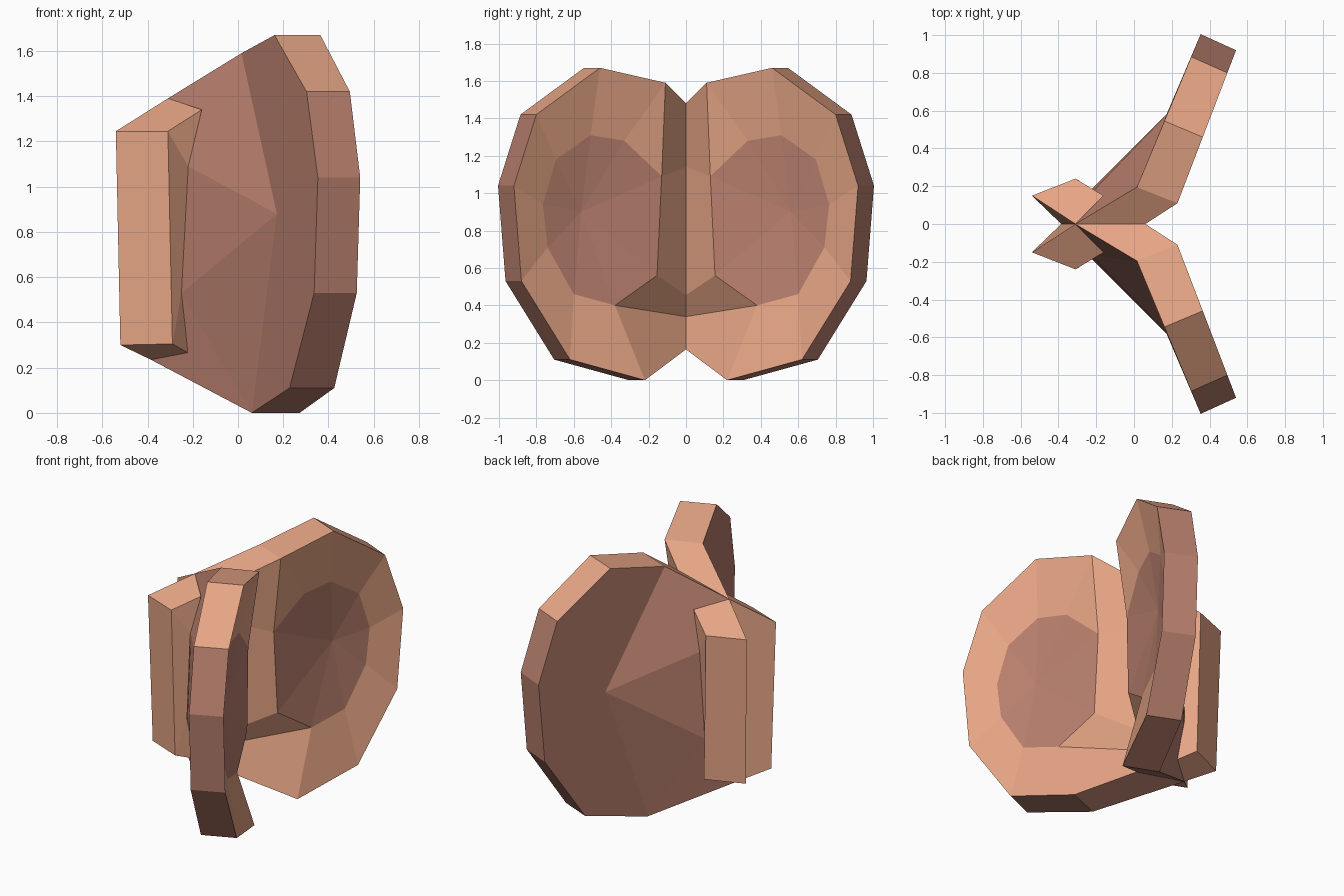
import bpy
import bmesh

default_cube = bpy.data.objects.get("Cube")
if default_cube:
    bpy.data.objects.remove(default_cube, do_unlink=True)


def make_material(name, colour):
    material = bpy.data.materials.new(name)
    material.use_nodes = True
    material.diffuse_color = colour
    shader = next(n for n in material.node_tree.nodes if n.type == 'BSDF_PRINCIPLED')
    shader.inputs["Base Color"].default_value = colour
    return material


TAN, PINK = range(2)
materials = [make_material("tan", (0.79, 0.375, 0.235, 1)),
             make_material("dusky pink", (0.485, 0.215, 0.156, 1))]


def finish_mirrored(name, mesh_data):
    """Turn half of a part into an object mirrored across the middle plane."""
    bmesh.ops.recalc_face_normals(mesh_data, faces=mesh_data.faces)
    mesh = bpy.data.meshes.new(name)
    mesh_data.to_mesh(mesh)
    mesh_data.free()
    for material in materials:
        mesh.materials.append(material)
    part = bpy.data.objects.new(name, mesh)
    bpy.context.collection.objects.link(part)
    mirror = part.modifiers.new("Mirror", 'MIRROR')
    mirror.use_axis = (False, True, False)
    mirror.use_clip = True
    mirror.merge_threshold = 0.001
    return part


def add_face(bm, colour, *corners):
    face = bm.faces.new(corners)
    face.material_index = colour
    return face


# Shell wing: rim outline as (y, z), from hinge top round to hinge bottom
rim_outline = [(.11, 1.59), (.46, 1.67), (.8, 1.42), (.92, 1.04),
               (.88, .53), (.62, .11), (.22, 0)]
# Dish outline on the inside of the wing, in the same direction
dish_outline = [(.13, 1.09), (.33, 1.28), (.51, 1.31), (.695, 1.18), (.765, .94),
                (.74, .71), (.6, .46), (.38, .4), (.155, .56)]
# Groove profile on the middle plane as (x, z)
spine_profile = [(-.31, 1.39), (.06, 1.48), (-.01, 1.14), (-.03, .455),
                 (-.1, .34), (-.02, .165), (-.385, .235)]

bm = bmesh.new()
vert = bm.verts.new
inner = [vert((.188 + .383 * y, y, z)) for y, z in rim_outline]
outer = [vert((.417 * (y + .085) - .066, y + .085, z)) for y, z in rim_outline]
dish = [vert((.115 + .383 * y, y, z)) for y, z in dish_outline]
spine = [vert((x, 0, z)) for x, z in spine_profile]
dish_centre = vert((.284, .56, .9))
back_centre = vert((.172, .58, .88))
joint_top = vert((-.22, .17, 1.09))
joint_low = vert((-.25, .16, .53))

# Rim band, flat back fan and inner border of the wing
for i in range(len(inner) - 1):
    band_colour = TAN if i < 2 else PINK
    add_face(bm, band_colour, inner[i], inner[i + 1], outer[i + 1], outer[i])
    add_face(bm, PINK, back_centre, outer[i], outer[i + 1])
    add_face(bm, TAN, inner[i], dish[i + 1], dish[i + 2], inner[i + 1])
add_face(bm, TAN, inner[0], dish[0], dish[1])

# Shallow dish
for i, corner in enumerate(dish):
    add_face(bm, PINK, corner, dish[(i + 1) % len(dish)], dish_centre)

# Hinge end: top and bottom edges, groove walls and undercut
add_face(bm, TAN, outer[0], inner[0], spine[1], spine[0])
add_face(bm, PINK, outer[-1], inner[-1], spine[5], spine[6])
add_face(bm, TAN, inner[0], dish[0], spine[2], spine[1])
add_face(bm, TAN, dish[0], dish[8], spine[3], spine[2])
add_face(bm, TAN, dish[8], dish[7], spine[4], spine[3])
add_face(bm, TAN, dish[7], inner[-1], spine[5], spine[4])

# Sloping back walls running into the hinge
back_path = [outer[0], spine[0], joint_top, joint_low, spine[6], outer[-1]]
add_face(bm, PINK, back_centre, outer[0], joint_top)
add_face(bm, PINK, outer[0], spine[0], joint_top)
add_face(bm, PINK, back_centre, joint_top, joint_low)
add_face(bm, PINK, back_centre, joint_low, outer[-1])
add_face(bm, PINK, joint_low, spine[6], outer[-1])
add_face(bm, PINK, joint_top, spine[0], spine[6], joint_low)
finish_mirrored("shell_wings", bm)

# Hinge lobes: slanted four-sided posts behind the wings
bm = bmesh.new()
vert = bm.verts.new
top = [vert(p) for p in [(-.31, 0, 1.39), (-.54, .15, 1.245),
                         (-.31, .24, 1.245), (-.16, .15, 1.34)]]
base = [vert(p) for p in [(-.385, 0, .235), (-.52, .13, .3),
                          (-.29, .23, .305), (-.22, .13, .265)]]
bend = [vert((-.22, .175, 1.09)), vert((-.25, .165, .53))]
add_face(bm, TAN, *top)
add_face(bm, TAN, *base)
for i in range(2):
    add_face(bm, TAN, top[i], top[i + 1], base[i + 1], base[i])
add_face(bm, TAN, top[2], top[3], bend[0])
add_face(bm, TAN, top[2], bend[0], bend[1], base[2])
add_face(bm, TAN, base[2], bend[1], base[3])
add_face(bm, TAN, top[0], top[3], bend[0], bend[1], base[3], base[0])
finish_mirrored("hinge_lobes", bm)
